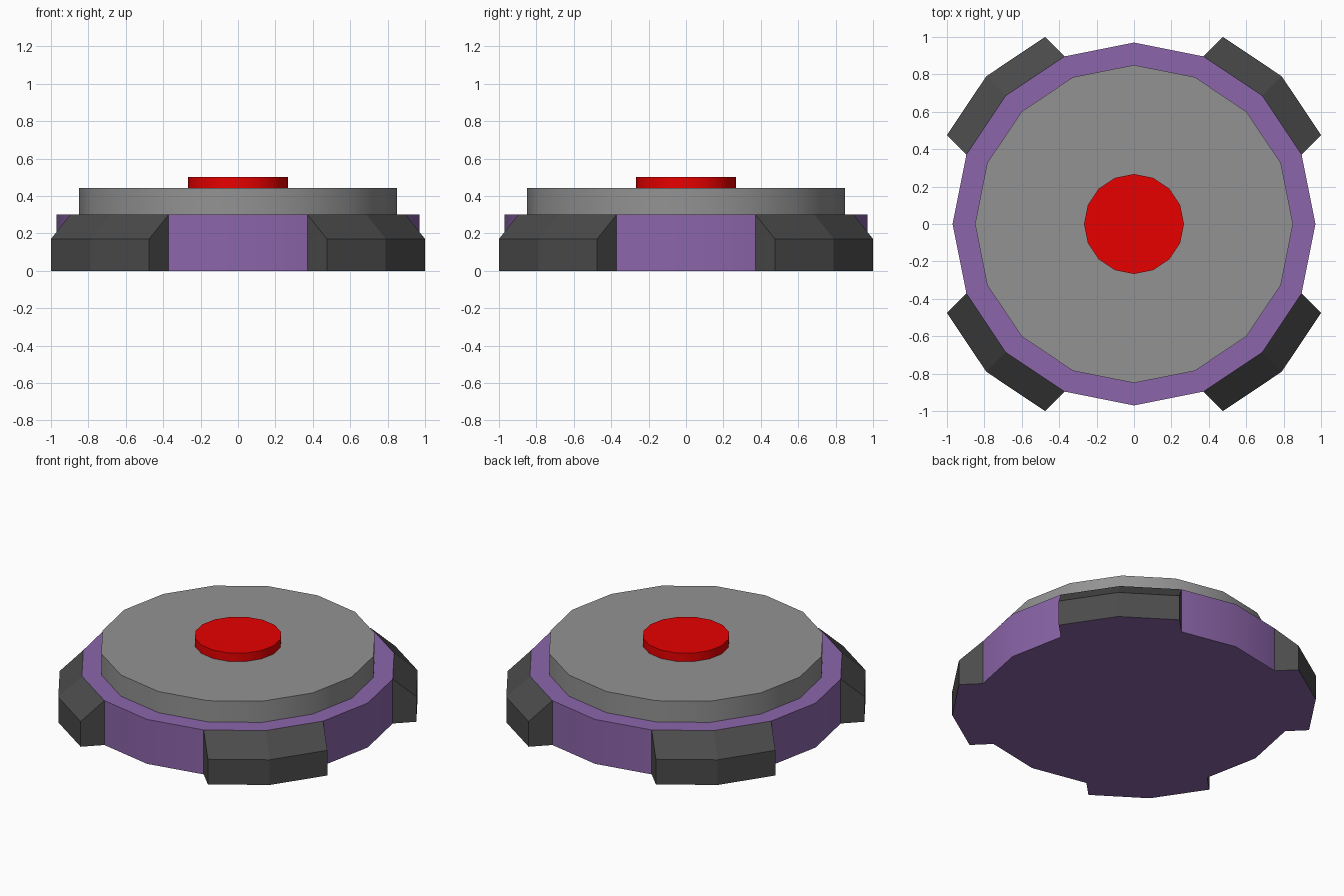
import bpy, bmesh, math
from mathutils import Vector

if "Cube" in bpy.data.objects:
    bpy.data.objects.remove(bpy.data.objects["Cube"])

SIDES = 16


def material(name, rgb):
    m = bpy.data.materials.new(name)
    m.diffuse_color = (*rgb, 1)
    m.use_nodes = True
    m.node_tree.nodes["Principled BSDF"].inputs["Base Color"].default_value = m.diffuse_color
    return m


purple = material("purple", (0.26, 0.13, 0.40))
dark = material("dark_grey", (0.07, 0.07, 0.07))
grey = material("mid_grey", (0.29, 0.29, 0.29))
red = material("red", (0.8, 0.0, 0.0))


def disc(name, radius, z0, z1, *mats):
    """16-sided disc with a corner on each axis."""
    bm = bmesh.new()
    base = [bm.verts.new((radius * math.cos(i * math.tau / SIDES),
                          radius * math.sin(i * math.tau / SIDES), z0)) for i in range(SIDES)]
    bottom = bm.faces.new(base)
    top = bmesh.ops.extrude_face_region(bm, geom=[bottom], use_keep_orig=True)["geom"]
    for v in top:
        if isinstance(v, bmesh.types.BMVert):
            v.co.z = z1
    bmesh.ops.recalc_face_normals(bm, faces=bm.faces)
    mesh = bpy.data.meshes.new(name)
    bm.to_mesh(mesh)
    bm.free()
    ob = bpy.data.objects.new(name, mesh)
    bpy.context.collection.objects.link(ob)
    for m in mats:
        mesh.materials.append(m)
    return ob


def smooth(ob):
    bpy.ops.object.select_all(action='DESELECT')
    ob.select_set(True)
    bpy.context.view_layer.objects.active = ob
    bpy.ops.object.shade_smooth_by_angle(angle=math.radians(30))


# Base ring with four lugs pulled out of its diagonal sides
base = disc("base_with_lugs", 0.97, 0, 0.30, purple, dark)
bm = bmesh.new()
bm.from_mesh(base.data)
for sx, sy in ((1, 1), (-1, 1), (-1, -1), (1, -1)):
    diagonal = Vector((sx, sy, 0)).normalized()
    # the two side faces next to this diagonal
    pair = [f for f in bm.faces if abs(f.normal.z) < 0.1 and f.normal.dot(diagonal) > 0.95
            and f.calc_center_median().dot(diagonal) > 0.9]
    old = set(bm.faces) - set(pair)
    new = bmesh.ops.extrude_face_region(bm, geom=pair)["geom"]
    bmesh.ops.delete(bm, geom=[f for f in pair if f.is_valid], context='FACES_ONLY')
    for v in new:
        if isinstance(v, bmesh.types.BMVert):
            v.co += Vector((0.104 * sx, 0.104 * sy, 0))
            if v.co.z > 0.2:
                v.co.z = 0.17          # sloped lug top
    bm.normal_update()
    for f in bm.faces:
        if f not in old:
            f.material_index = 0 if abs(f.normal.z) > 0.99 else 1
bmesh.ops.recalc_face_normals(bm, faces=bm.faces)
bm.to_mesh(base.data)
bm.free()
smooth(base)
for p in base.data.polygons:
    if p.material_index == 1:
        p.use_smooth = False

# Raised plate and centre button
smooth(disc("top_plate", 0.85, 0.30, 0.443, grey))
smooth(disc("centre_button", 0.267, 0.443, 0.50, red))
